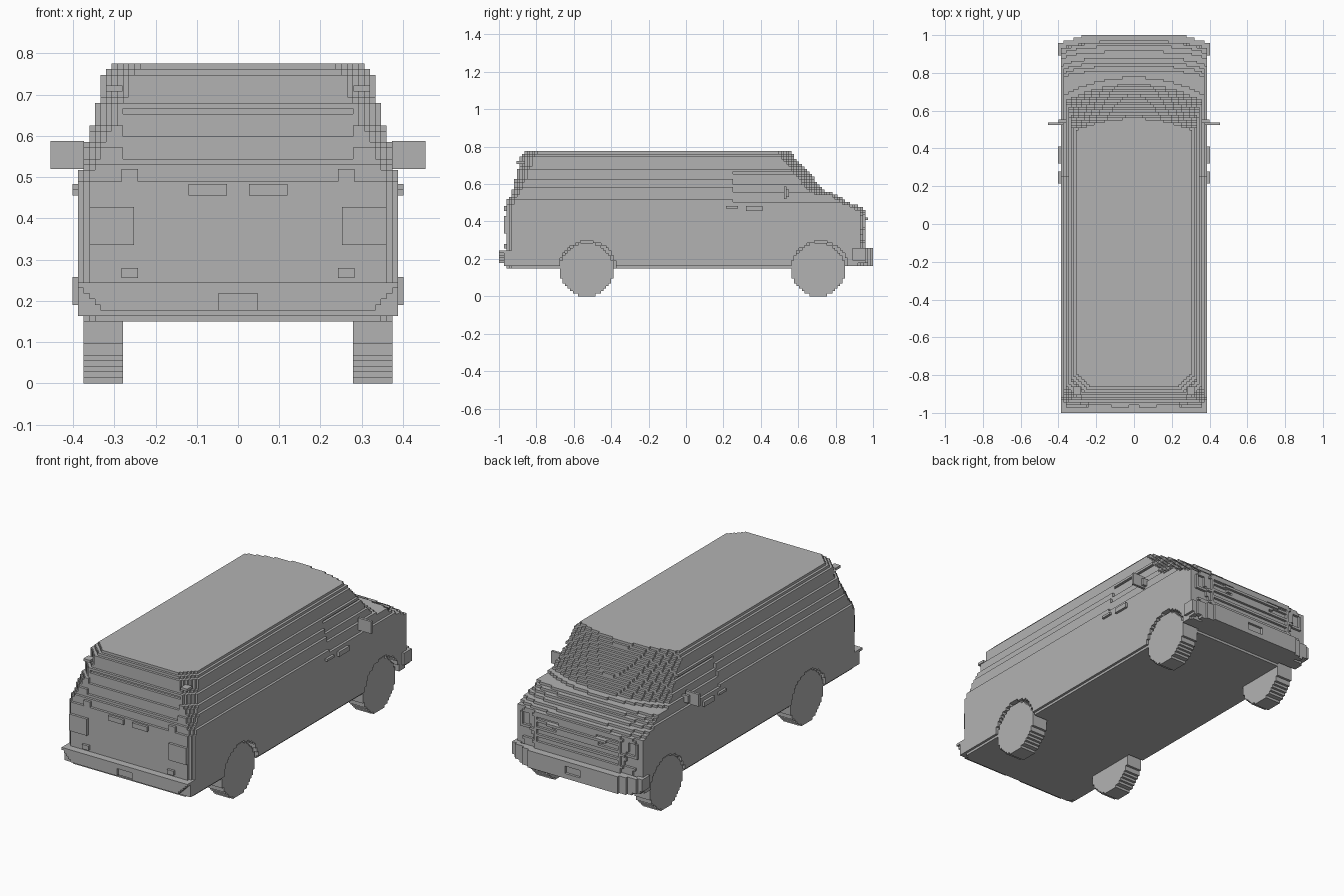
import bpy, bmesh, math
from mathutils import Vector

cube = bpy.data.objects.get("Cube")
if cube:
    bpy.data.objects.remove(cube)

V = 2 / 147  # block size
GREY = bpy.data.materials.new("plain grey")
GREY.use_nodes = True
GREY.diffuse_color = (0.45, 0.45, 0.45, 1)
GREY.node_tree.nodes["Principled BSDF"].inputs["Base Color"].default_value = (0.45, 0.45, 0.45, 1)


def finish(name, bm):
    bmesh.ops.recalc_face_normals(bm, faces=bm.faces)
    mesh = bpy.data.meshes.new(name)
    bm.to_mesh(mesh)
    bm.free()
    mesh.materials.append(GREY)
    obj = bpy.data.objects.new(name, mesh)
    bpy.context.scene.collection.objects.link(obj)
    return obj


def blocks(name, span, inside):
    """Skin every block cell in the span for which inside(x, y, z, i, j, k) holds."""
    (i0, i1), (j0, j1), (k0, k1) = span
    cells = {(i, j, k) for i in range(i0, i1 + 1) for j in range(j0, j1 + 1)
             for k in range(k0, k1 + 1)
             if inside(i * V, j * V, (k + 0.5) * V, i, j, k)}
    bm = bmesh.new()
    verts = {}

    def vert(p):
        if p not in verts:
            verts[p] = bm.verts.new(((p[0] - 0.5) * V, (p[1] - 0.5) * V, p[2] * V))
        return verts[p]

    for c in cells:
        for axis in range(3):
            u, w = (axis + 1) % 3, (axis + 2) % 3
            for side in (0, 1):
                n = list(c)
                n[axis] += 2 * side - 1
                if tuple(n) in cells:
                    continue
                ring = []
                for a, b in ((0, 0), (1, 0), (1, 1), (0, 1)):
                    p = list(c)
                    p[axis] += side
                    p[u] += a
                    p[w] += b
                    ring.append(vert(tuple(p)))
                bm.faces.new(ring if side else ring[::-1])
    bmesh.ops.dissolve_limit(bm, angle_limit=0.01, verts=bm.verts, edges=bm.edges)
    return finish(name, bm)


def box(name, x, y, z, both=True):
    """Box from ranges, mirrored to the other side when both is set."""
    for s, label in ((1, "left_"), (-1, "right_")) if both else ((1, ""),):
        bm = bmesh.new()
        bmesh.ops.create_cube(bm, size=1)
        for v in bm.verts:
            v.co = Vector((s * (x[0] + x[1]) / 2 + v.co.x * (x[1] - x[0]),
                           (y[0] + y[1]) / 2 + v.co.y * (y[1] - y[0]),
                           (z[0] + z[1]) / 2 + v.co.z * (z[1] - z[0])))
        finish(label + name, bm)


def lerp(points, t):
    for (a, p), (b, q) in zip(points, points[1:]):
        if t <= b:
            return p + (q - p) * max(0, t - a) / (b - a)
    return points[-1][1]


# Silhouette rules: nose and windscreen, stepped sides, stepped back
NOSE = [(0.15, 0.955), (0.42, 0.968), (0.46, 0.96), (0.48, 0.92), (0.5, 0.87),
        (0.545, 0.8), (0.56, 0.745), (0.775, 0.555)]
SIDE_STEPS = (0.52, 0.58, 0.63, 0.683, 0.748, 0.762)
BACK_STEPS = (0.492, 0.532, 0.573, 0.627, 0.68, 0.75, 0.762)
AXLES = {"front": 0.714, "rear": -0.53}
WHEEL_R = 0.143


def nose_recess(ax, z):
    """Sunken grille slots and paired square headlights."""
    if not 0.30 < z < 0.43:
        return 0
    if ax < 0.245:
        return V if int(z / V) % 3 else 0
    if 0.27 < ax < 0.345 and not 0.358 < z < 0.372:
        return V
    return 0


def in_body(x, y, z, i, j, k):
    ax = abs(x)
    # Side taper, with the cab door glass set in slightly
    zs = z + 2 * V if y > 0.25 and 0.5 < z < 0.66 else z
    half = 28 - sum(zs > s for s in SIDE_STEPS)
    if z < 0.165:
        half -= 1
    if abs(i) > half:
        return False
    # Back taper, with the rear glass set in slightly
    zb = z + 2 * V if ax < 0.28 and 0.53 < z < 0.66 else z
    back = -70 + sum(zb > s for s in BACK_STEPS)
    # Curved windscreen and bonnet
    bow = 0.08 * (ax / 0.34) ** 2 if z > 0.54 else 0.035 * (ax / 0.38) ** 4
    front = lerp(NOSE, z) - bow - nose_recess(ax, z)
    if j < back or y > front:
        return False
    # Rounded plan corners, wider towards the roof
    r = 2 + 3.5 * max(0, (z - 0.5) / 0.27)
    if max(0, abs(i) - half + r) + max(0, back + r - j) > r + 0.5:
        return False
    if y > 0.85 and z < 0.163:
        return False
    # Wheel wells
    if abs(i) > 20:
        for cy in AXLES.values():
            if math.hypot(y - cy - 0.004, z - WHEEL_R) < WHEEL_R + 0.01:
                return False
    return True


blocks("body", ((-28, 28), (-70, 72), (11, 56)), in_body)


# Wheels
for end, cy in AXLES.items():
    for s, label in ((1, "left"), (-1, "right")):
        blocks(f"{end}_{label}_wheel",
               (sorted((s * 21, s * 27)), (round(cy / V) - 11, round(cy / V) + 11), (0, 20)),
               lambda x, y, z, i, j, k: math.hypot(y - round(cy / V) * V, z - WHEEL_R) < WHEEL_R)


# Bumpers
def in_front_bumper(x, y, z, i, j, k):
    ax = abs(i)
    if j < 70 and ax < 27:
        return False
    if ax + max(0, j - 70) * 3 > 29 + (j < 72):
        return False
    if ax < 4 and 13 < k < 17 and j > 72:
        return False
    return k - 12 >= max(0, (ax - 23) // 3)


def in_rear_bumper(x, y, z, i, j, k):
    ax = abs(i)
    if j > -70 and ax < 28:
        return False
    if ax < 4 and k < 16 and j < -72:
        return False
    if j < -71:
        return k - 13 >= max(0, (ax - 24))
    return True


blocks("front_bumper", ((-29, 29), (66, 73), (12, 18)), in_front_bumper)
blocks("rear_bumper", ((-28, 28), (-73, -69), (12, 17)), in_rear_bumper)

# Mirrors and side door handles
SIDE = 28.5 * V
box("mirror", (0.374, 0.455), (0.524, 0.538), (0.52, 0.588))
box("mirror_arm", (0.355, 0.4), (0.538, 0.552), (0.53, 0.57))
box("cab_door_handle", (SIDE - V, SIDE + V), (0.32, 0.41), (0.456, 0.483))
box("side_door_handle", (SIDE - V, SIDE + V), (0.214, 0.278), (0.47, 0.483))

# Rear door fittings
BACK = -70.5 * V
box("tail_light", (0.252, 0.36), (BACK - V, BACK + V), (0.335, 0.428))
box("rear_door_handle", (0.027, 0.12), (BACK - V, BACK + V), (0.456, 0.483))
box("upper_hinge", (0.242, 0.282), (BACK, BACK + 2 * V), (0.49, 0.52))
box("lower_hinge", (0.242, 0.282), (BACK - V, BACK + V), (0.255, 0.28))
box("roof_marker", (0.28, 0.32), (-0.905, -0.86), (0.708, 0.722))
